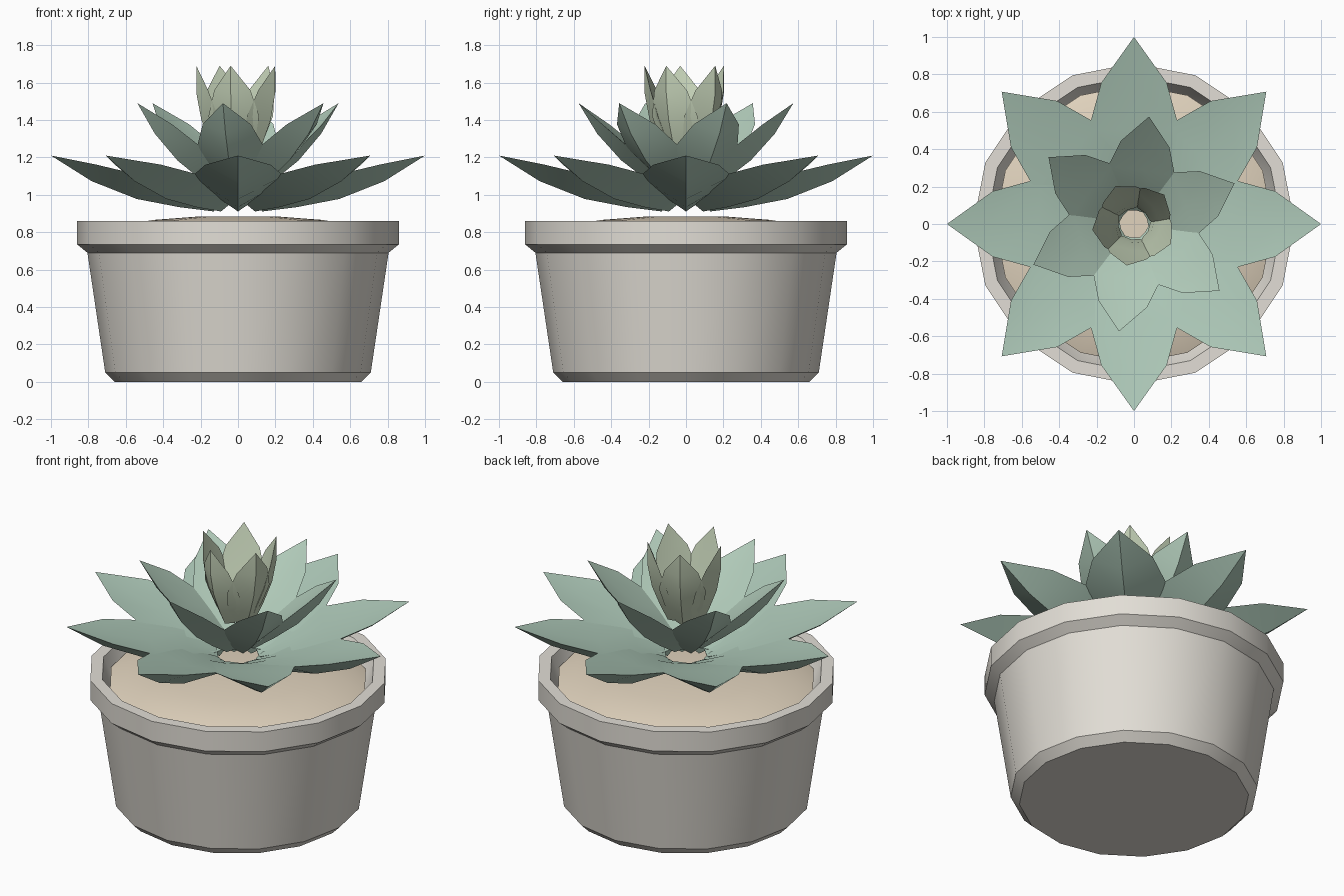
import bpy, math
from mathutils import Vector

if "Cube" in bpy.data.objects:
    bpy.data.objects.remove(bpy.data.objects["Cube"])


def make_object(name, verts, faces, color, angle):
    mesh = bpy.data.meshes.new(name)
    mesh.from_pydata(verts, [], faces)
    mesh.update()
    obj = bpy.data.objects.new(name, mesh)
    bpy.context.collection.objects.link(obj)
    mat = bpy.data.materials.new(name + "_colour")
    mat.diffuse_color = (*color, 1)
    mat.use_nodes = True
    mat.node_tree.nodes["Principled BSDF"].inputs["Base Color"].default_value = mat.diffuse_color
    mesh.materials.append(mat)
    bpy.ops.object.select_all(action='DESELECT')
    obj.select_set(True)
    bpy.context.view_layer.objects.active = obj
    bpy.ops.object.shade_smooth_by_angle(angle=math.radians(angle))
    return obj


def lathe(name, profile, color, sides=16):
    """Revolve (radius, z) points, closing both ends with caps."""
    verts = [(r * math.cos(math.tau * i / sides), r * math.sin(math.tau * i / sides), z)
             for r, z in profile for i in range(sides)]
    faces = [(k * sides + i, k * sides + (i + 1) % sides,
              (k + 1) * sides + (i + 1) % sides, (k + 1) * sides + i)
             for k in range(len(profile) - 1) for i in range(sides)]
    faces.append(tuple(reversed(range(sides))))
    last = (len(profile) - 1) * sides
    faces.append(tuple(range(last, last + sides)))
    return make_object(name, verts, faces, color, 30)


# Leaf sections: position along leaf, half width, edge rise, keel drop (per unit length)
LEAF = [(0, .09, .033, -.033), (.2, .21, .058, -.068),
        (.45, .265, .045, -.095), (.73, .19, .027, -.073)]


def leaf_ring(name, count, start, base, tip, color):
    """Ring of keeled, pointed leaves; base and tip are (radius, z)."""
    b, t = Vector(base), Vector(tip)
    length = (t - b).length
    d = (t - b) / length
    n = Vector((-d.y, d.x))
    verts, faces = [], []
    for k in range(count):
        a = math.radians(start) + math.tau * k / count
        ca, sa = math.cos(a), math.sin(a)

        def put(s, side, up):
            p = b + (d * s + n * up) * length
            y = side * length
            verts.append((p.x * ca - y * sa, p.x * sa + y * ca, p.y))

        o = len(verts)
        for s, w, up, down in LEAF:
            put(s, w, up)
            put(s, 0, up - .02)
            put(s, -w, up)
            put(s, 0, down)
        put(1, 0, 0)
        end = len(verts) - 1
        faces.append((o, o + 1, o + 2, o + 3))
        for r in range(len(LEAF) - 1):
            for i in range(4):
                p, q = o + r * 4 + i, o + r * 4 + (i + 1) % 4
                faces.append((q, p, p + 4, q + 4))
        for i in range(4):
            faces.append((end - 4 + (i + 1) % 4, end - 4 + i, end))
    return make_object(name, verts, faces, color, 50)


# Pot with a chamfered foot, flared rim and recessed inside
lathe("pot", [(.66, 0), (.71, .05), (.805, .69), (.86, .735), (.86, .86),
              (.79, .86), (.755, .78), (.72, .72)], (.76, .73, .67))

# Domed soil
lathe("soil", [(.73, .73), (.745, .80), (.65, .835), (.45, .866), (.2, .885)],
      (.75, .65, .51))

# Three tiers of leaves
leaf_ring("outer_leaves", 8, 0, (.12, .94), (1.0, 1.21), (.42, .58, .48))
leaf_ring("middle_leaves", 6, 22, (.08, 1.02), (.58, 1.49), (.45, .61, .50))
leaf_ring("inner_leaves", 5, 44, (.09, 1.19), (.225, 1.69), (.57, .66, .49))
